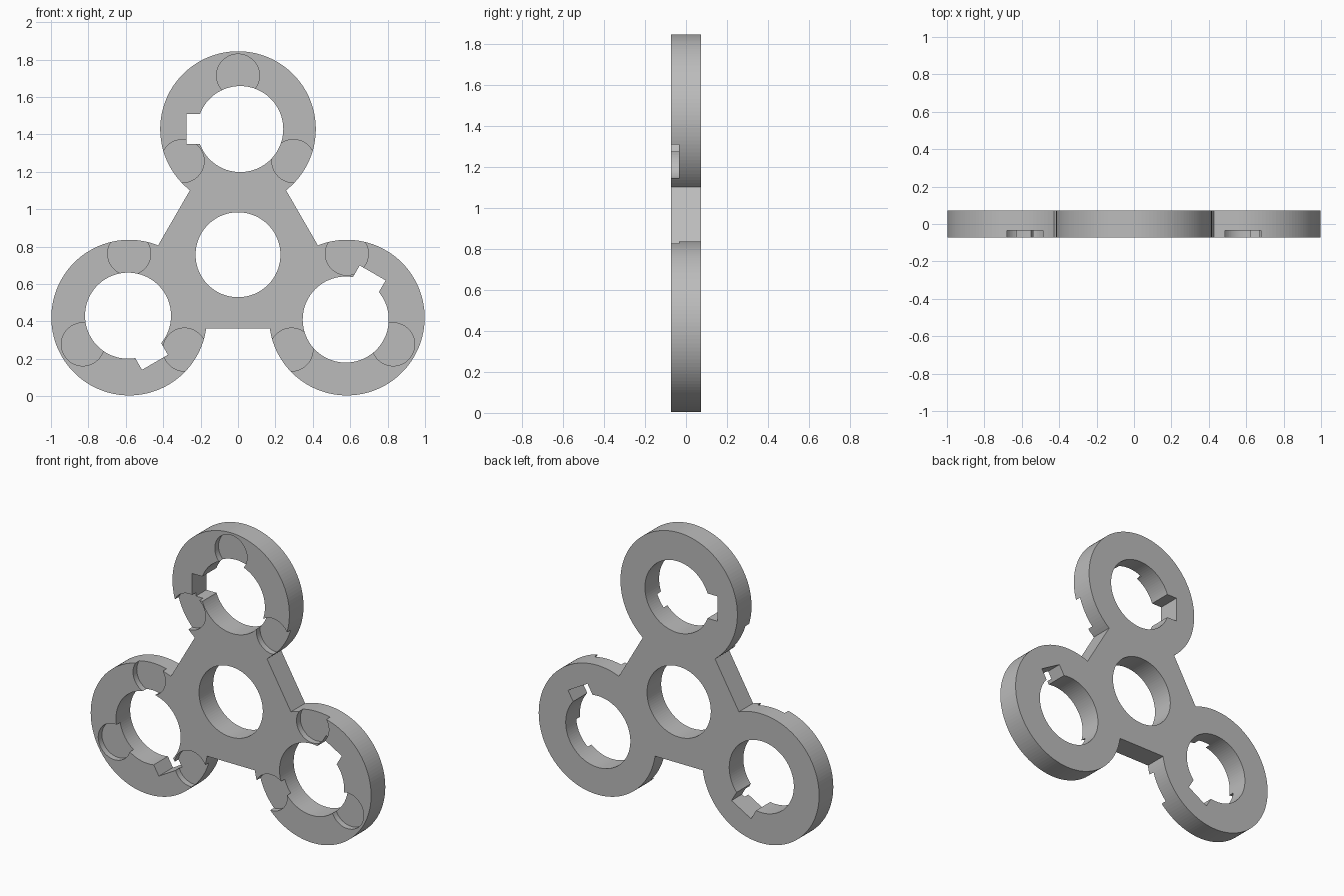
import bpy, bmesh
from math import sin, cos, pi, radians

cube = bpy.data.objects.get("Cube")
if cube:
    bpy.data.objects.remove(cube, do_unlink=True)

HALF = 0.072          # half thickness of the plate
HUB_Z = 0.756         # height of the central hole
ARM = 0.672           # hub to ring centre
RING_R, HOLE_R, POCKET_R = 0.416, 0.23, 0.115
POCKET_FLOOR = -0.034
THROUGH = (-0.3, 0.3)

grey = bpy.data.materials.new("grey_plastic")
grey.use_nodes = True
colour = (0.5, 0.5, 0.5, 1)
grey.diffuse_color = colour
grey.node_tree.nodes["Principled BSDF"].inputs["Base Color"].default_value = colour


def prism(name, outline, depth):
    """Extrude an (x, z) outline from depth[0] to depth[1] along y."""
    bm = bmesh.new()
    face = bm.faces.new([bm.verts.new((x, depth[0], z)) for x, z in outline])
    ext = bmesh.ops.extrude_face_region(bm, geom=[face])
    verts = [g for g in ext["geom"] if isinstance(g, bmesh.types.BMVert)]
    bmesh.ops.translate(bm, verts=verts, vec=(0, depth[1] - depth[0], 0))
    bmesh.ops.recalc_face_normals(bm, faces=bm.faces)
    mesh = bpy.data.meshes.new(name)
    bm.to_mesh(mesh)
    bm.free()
    mesh.materials.append(grey)
    obj = bpy.data.objects.new(name, mesh)
    bpy.context.collection.objects.link(obj)
    return obj


def circle(centre, r, n=96):
    return [(centre[0] + r * cos(2 * pi * i / n), centre[1] + r * sin(2 * pi * i / n))
            for i in range(n)]


def turn(u, v, a):
    """Rotate an offset from the hub about the y axis."""
    return (u * cos(a) - v * sin(a), HUB_Z + u * sin(a) + v * cos(a))


helpers = []


def combine(obj, operation):
    obj.hide_render = True
    mod = body.modifiers.new(obj.name, "BOOLEAN")
    mod.operation = operation
    mod.solver = "EXACT"
    mod.object = obj
    helpers.append(obj)


# Triangular hub whose corners end inside the rings
solid = (-HALF, HALF)
turns = [radians(a) for a in (0, 120, 240)]
body = prism("spinner_body", [turn(0, 0.79, a) for a in turns], solid)

# Three outer rings
for a in turns:
    combine(prism("ring", circle(turn(0, ARM, a), RING_R, 128), solid), "UNION")

# Central hole
combine(prism("hub_hole", circle((0, HUB_Z), 0.227), THROUGH), "DIFFERENCE")

for a in turns:
    # Slightly offset ring hole and its square notch
    combine(prism("ring_hole", circle(turn(0.012, ARM, a), HOLE_R), THROUGH), "DIFFERENCE")
    notch = [turn(u, ARM + v, a) for u, v in
             ((-0.276, -0.08), (-0.1, -0.08), (-0.1, 0.08), (-0.276, 0.08))]
    combine(prism("notch", notch, THROUGH), "DIFFERENCE")
    # Shallow round pockets in the front face
    for angle, dist in ((90, 0.286), (210, 0.342), (330, 0.342)):
        t = radians(angle)
        centre = turn(dist * cos(t), ARM + dist * sin(t), a)
        combine(prism("pocket", circle(centre, POCKET_R, 64), (-0.3, POCKET_FLOOR)),
                "DIFFERENCE")

# Bake the cuts and drop the helpers
bpy.context.view_layer.update()
graph = bpy.context.evaluated_depsgraph_get()
result = bpy.data.meshes.new_from_object(body.evaluated_get(graph))
body.modifiers.clear()
body.data = result
for obj in helpers:
    bpy.data.objects.remove(obj, do_unlink=True)
